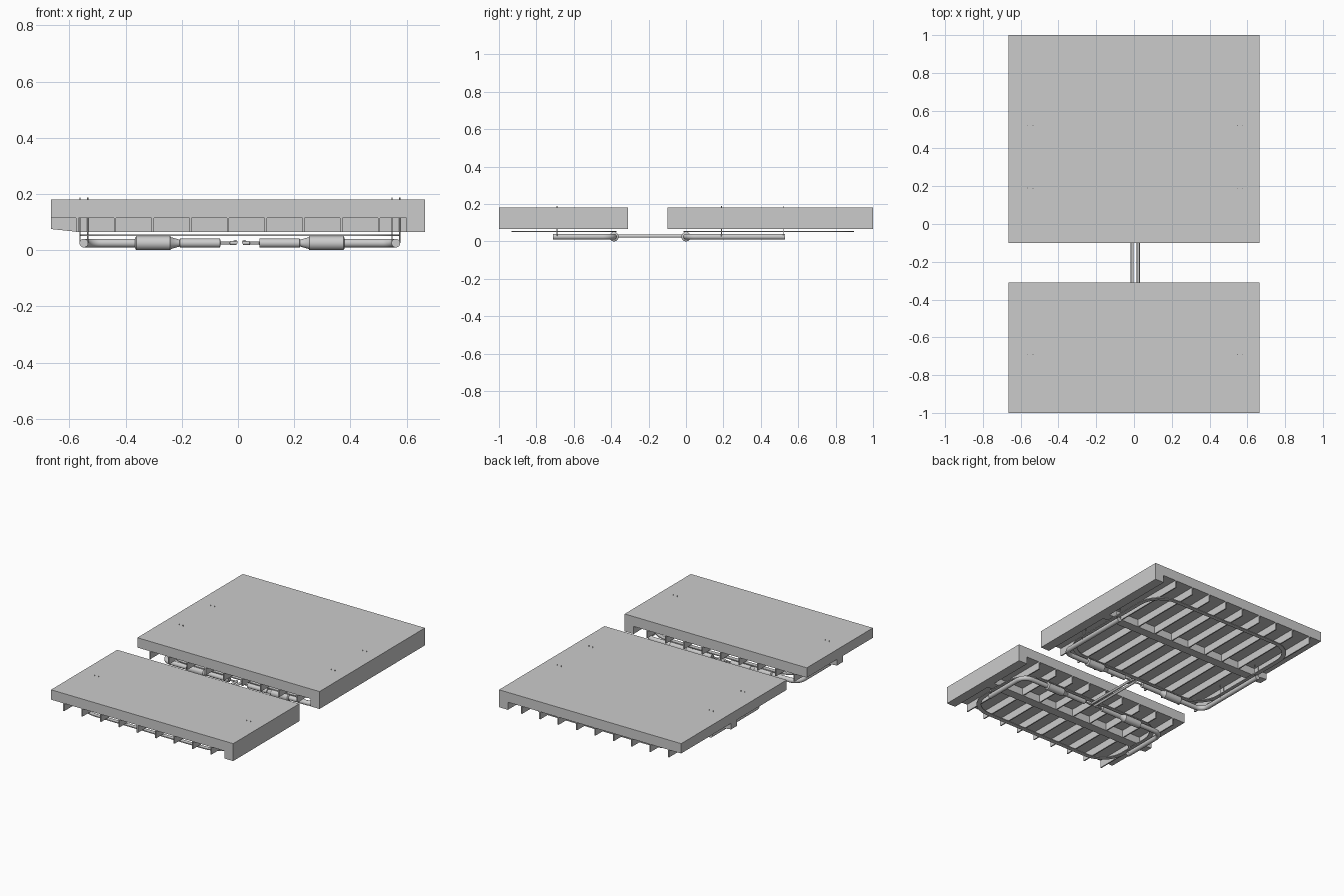
import bpy, bmesh, math
from mathutils import Vector

if "Cube" in bpy.data.objects:
    bpy.data.objects.remove(bpy.data.objects["Cube"])

CX = 0.0065          # centre line of the pipework
PZ = 0.025           # pipe height
PX = 0.555           # pipe leg offset from the centre line


def finish(name, bm, smooth=False):
    bmesh.ops.recalc_face_normals(bm, faces=bm.faces)
    me = bpy.data.meshes.new(name)
    bm.to_mesh(me)
    bm.free()
    ob = bpy.data.objects.new(name, me)
    bpy.context.collection.objects.link(ob)
    if smooth:
        bpy.ops.object.select_all(action='DESELECT')
        ob.select_set(True)
        bpy.context.view_layer.objects.active = ob
        bpy.ops.object.shade_smooth_by_angle(angle=math.radians(40))
    return ob


def prism(name, profile, y0, y1):
    """Extrude an x-z profile along y."""
    bm = bmesh.new()
    face = bm.faces.new([bm.verts.new((x, y0, z)) for x, z in profile])
    ext = bmesh.ops.extrude_face_region(bm, geom=[face])
    verts = [v for v in ext['geom'] if isinstance(v, bmesh.types.BMVert)]
    bmesh.ops.translate(bm, vec=(0, y1 - y0, 0), verts=verts)
    return finish(name, bm)


def rect(x0, x1, z0, z1):
    return [(x0, z0), (x1, z0), (x1, z1), (x0, z1)]


def sweep(name, pts, radii, sides=20):
    """Round tube through points, one radius per point."""
    bm = bmesh.new()
    pts = [Vector(p) for p in pts]
    rings = []
    for i, p in enumerate(pts):
        a = (p - pts[i - 1]).normalized() if i else Vector()
        b = (pts[i + 1] - p).normalized() if i < len(pts) - 1 else Vector()
        t = (a + b).normalized()
        u = Vector((1, 0, 0)) if abs(t.z) > 0.9 else Vector((0, 0, 1))
        v = t.cross(u)
        rings.append([bm.verts.new(p + radii[i] * (u * math.cos(k) + v * math.sin(k)))
                      for k in (math.tau * j / sides for j in range(sides))])
    for r, s in zip(rings, rings[1:]):
        for j in range(sides):
            k = (j + 1) % sides
            bm.faces.new((r[j], r[k], s[k], s[j]))
    bm.faces.new(rings[0])
    bm.faces.new(rings[-1])
    return finish(name, bm, True)


def strip_loop(name, y0, y1, rad, w, z, h):
    """Flat strip bent into a rounded rectangle."""
    bm = bmesh.new()
    cy, hy = (y0 + y1) / 2, (y1 - y0) / 2
    rows = []
    for c in range(4):
        for i in range(9):
            a = math.pi / 2 * (c + i / 8)
            sx, sy = (1, -1, -1, 1)[c], (1, 1, -1, -1)[c]
            row = []
            for off, zz in ((-w, z), (w, z), (w, z + h), (-w, z + h)):
                row.append(bm.verts.new((CX + sx * (PX - rad) + (rad + off) * math.cos(a),
                                         cy + sy * (hy - rad) + (rad + off) * math.sin(a), zz)))
            rows.append(row)
    for i, r in enumerate(rows):
        s = rows[(i + 1) % len(rows)]
        for j in range(4):
            k = (j + 1) % 4
            bm.faces.new((r[j], r[k], s[k], s[j]))
    return finish(name, bm, True)


def deck(tag, y0, y1):
    # Slab with a deep edge beam on the right
    prism(tag + "_slab", [(-0.665, 0.115), (0.6, 0.115), (0.6, 0.065),
                          (0.665, 0.065), (0.665, 0.18), (-0.665, 0.18)], y0, y1)
    # Nine ribs running front to back
    for i in range(9):
        x = -0.572 + 0.1342 * i
        prism(f"{tag}_rib_{i + 1}", rect(x - 0.004, x + 0.004, 0.065, 0.1155), y0, y1)
    # Cross beam with a chamfered free end
    mid = (y0 + y1) / 2
    prism(tag + "_cross_beam", [(-0.665, 0.1155), (-0.665, 0.075), (-0.57, 0.065),
                                (0.601, 0.065), (0.601, 0.1155)], mid - 0.03, mid + 0.03)


def pipework(tag, y, y_end, y_loop, hangers):
    d = 1 if y_end > y else -1
    for side, s in (("left", -1), ("right", 1)):
        # Burner nozzle, stepped tube, cone and silencer along x
        steps = [(0.012, 0.007), (0.035, 0.007), (0.036, 0.005), (0.069, 0.005),
                 (0.07, 0.016), (0.213, 0.016), (0.214, 0.012), (0.245, 0.021),
                 (0.248, 0.025), (0.368, 0.025), (0.372, 0.02), (0.373, 0.015)]
        sweep(f"{tag}_{side}_silencer", [(CX + s * x, y, PZ) for x, _ in steps],
              [r for _, r in steps], 24)
        # Main leg: runs out, bends and follows the deck side
        b = 0.06
        pts = [(CX + s * 0.37, y, PZ)]
        for i in range(9):
            a = math.pi / 2 * i / 8
            pts.append((CX + s * (PX - b + b * math.sin(a)), y + d * b * (1 - math.cos(a)), PZ))
        pts.append((CX + s * PX, y_end, PZ))
        sweep(f"{tag}_{side}_leg", pts, [0.0155] * len(pts))
        # Hanger rods passing up through the slab
        for i, hy in enumerate(hangers):
            for o in (-0.014, 0.014):
                x = CX + s * PX + o
                sweep(f"{tag}_{side}_hanger_{i + 1}", [(x, hy, 0.025), (x, hy, 0.188)],
                      [0.002] * 2, 8)
    # Flat ring above the pipes
    strip_loop(tag + "_ring", min(y, y_loop), max(y, y_loop), 0.16, 0.014, 0.05, 0.006)


deck("front_deck", -1.0, -0.31)
deck("back_deck", -0.1, 1.0)
pipework("front_pipe", -0.385, -0.71, -0.92, [-0.69])
pipework("back_pipe", 0.0, 0.53, 0.885, [0.19, 0.52])

# Twin tubes linking the two pipe runs
for side, s in (("left", -1), ("right", 1)):
    x = CX + s * 0.016
    sweep(f"{side}_link_tube", [(x, -0.39, PZ + 0.003), (x, 0.005, PZ + 0.003)], [0.008] * 2, 16)
